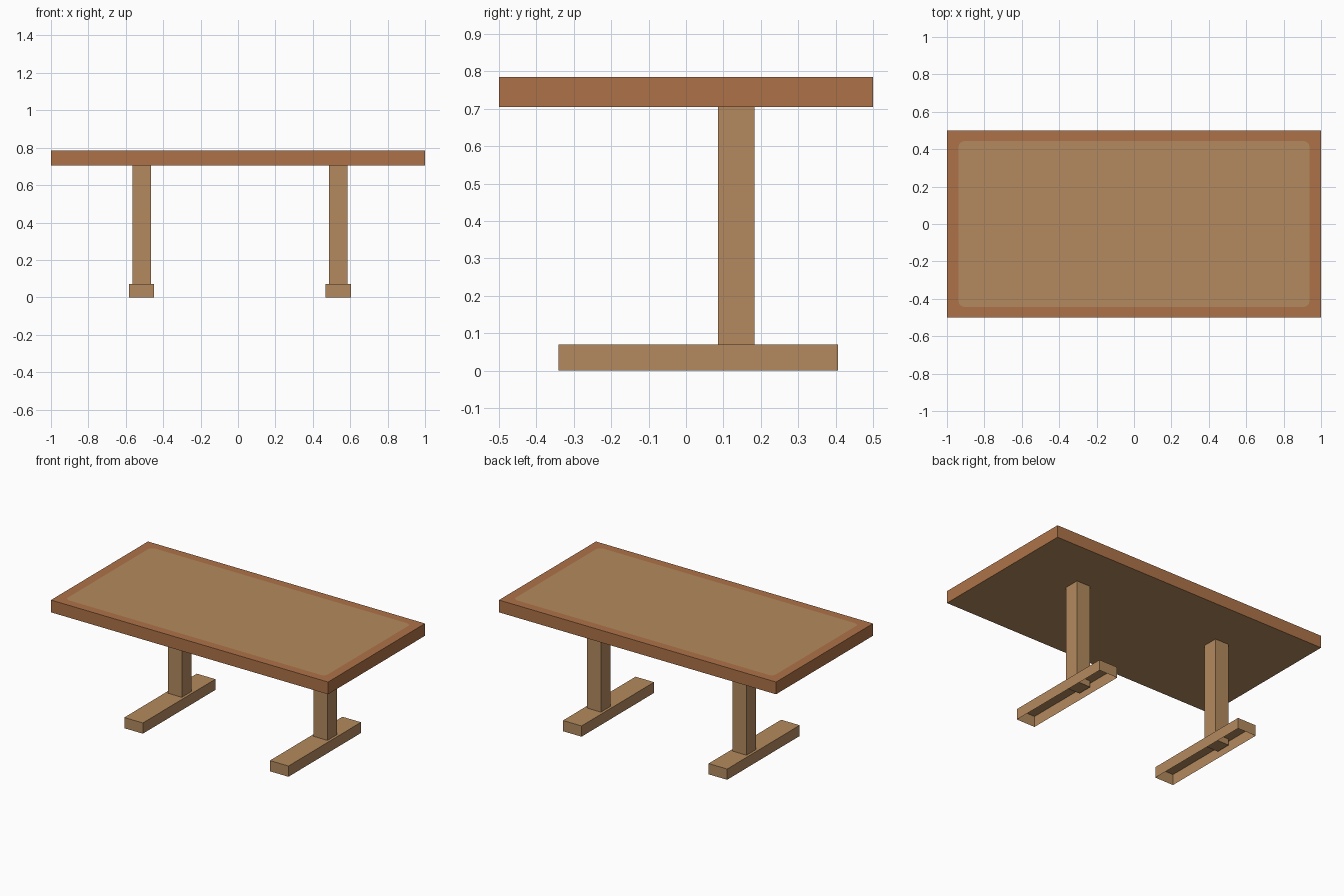
import bpy, bmesh, math

if "Cube" in bpy.data.objects:
    bpy.data.objects.remove(bpy.data.objects["Cube"])


def material(name, color):
    m = bpy.data.materials.new(name)
    m.diffuse_color = (*color, 1)
    m.use_nodes = True
    m.node_tree.nodes["Principled BSDF"].inputs["Base Color"].default_value = m.diffuse_color
    return m


TAN = material("tan wood", (0.456, 0.254, 0.112))
RED = material("reddish brown edge", (0.423, 0.171, 0.065))


def finish(name, bm, *mats):
    mesh = bpy.data.meshes.new(name)
    bm.to_mesh(mesh)
    bm.free()
    for m in mats:
        mesh.materials.append(m)
    ob = bpy.data.objects.new(name, mesh)
    bpy.context.collection.objects.link(ob)
    return ob


def box(name, x, y, z, open_bottom=False):
    bm = bmesh.new()
    bmesh.ops.create_cube(bm, size=1)
    for v in bm.verts:
        v.co = [r[0] + (c + 0.5) * (r[1] - r[0]) for c, r in zip(v.co, (x, y, z))]
    bm.normal_update()
    if open_bottom:
        low = [f for f in bm.faces if f.normal.z < -0.5]
        bmesh.ops.delete(bm, geom=low, context='FACES_ONLY')
    return finish(name, bm, TAN)


# Table top: reddish sides and border, tan rounded panel and underside
Z0, Z1 = 0.705, 0.785
bm = bmesh.new()
signs = [(1, 1), (-1, 1), (-1, -1), (1, -1)]
bottom = [bm.verts.new((sx, sy * 0.5, Z0)) for sx, sy in signs]
top = [bm.verts.new((sx, sy * 0.5, Z1)) for sx, sy in signs]
R, N = 0.03, 4
arcs = []
for i, (sx, sy) in enumerate(signs):
    cx, cy = sx * (0.938 - R), sy * (0.443 - R)
    angles = [(i + k / N) * math.pi / 2 for k in range(N + 1)]
    arcs.append([bm.verts.new((cx + R * math.cos(a), cy + R * math.sin(a), Z1))
                 for a in angles])
for i in range(4):
    j = (i + 1) % 4
    bm.faces.new([bottom[i], bottom[j], top[j], top[i]])
    bm.faces.new([top[i], top[j], arcs[j][0], arcs[i][-1]])
    for a, b in zip(arcs[i], arcs[i][1:]):
        bm.faces.new([top[i], b, a])
panel = bm.faces.new([v for arc in arcs for v in arc])
under = bm.faces.new(bottom[::-1])
panel.material_index = under.material_index = 1
bmesh.ops.recalc_face_normals(bm, faces=bm.faces)
finish("table_top", bm, RED, TAN)

# Two pedestals: a square post on a long foot that is hollow underneath
for side, cx in (("left", -0.515), ("right", 0.536)):
    box(side + "_post", (cx - 0.05, cx + 0.05), (0.085, 0.183), (0.03, Z0))
    box(side + "_foot", (cx - 0.067, cx + 0.067), (-0.341, 0.407), (0, 0.07), True)
